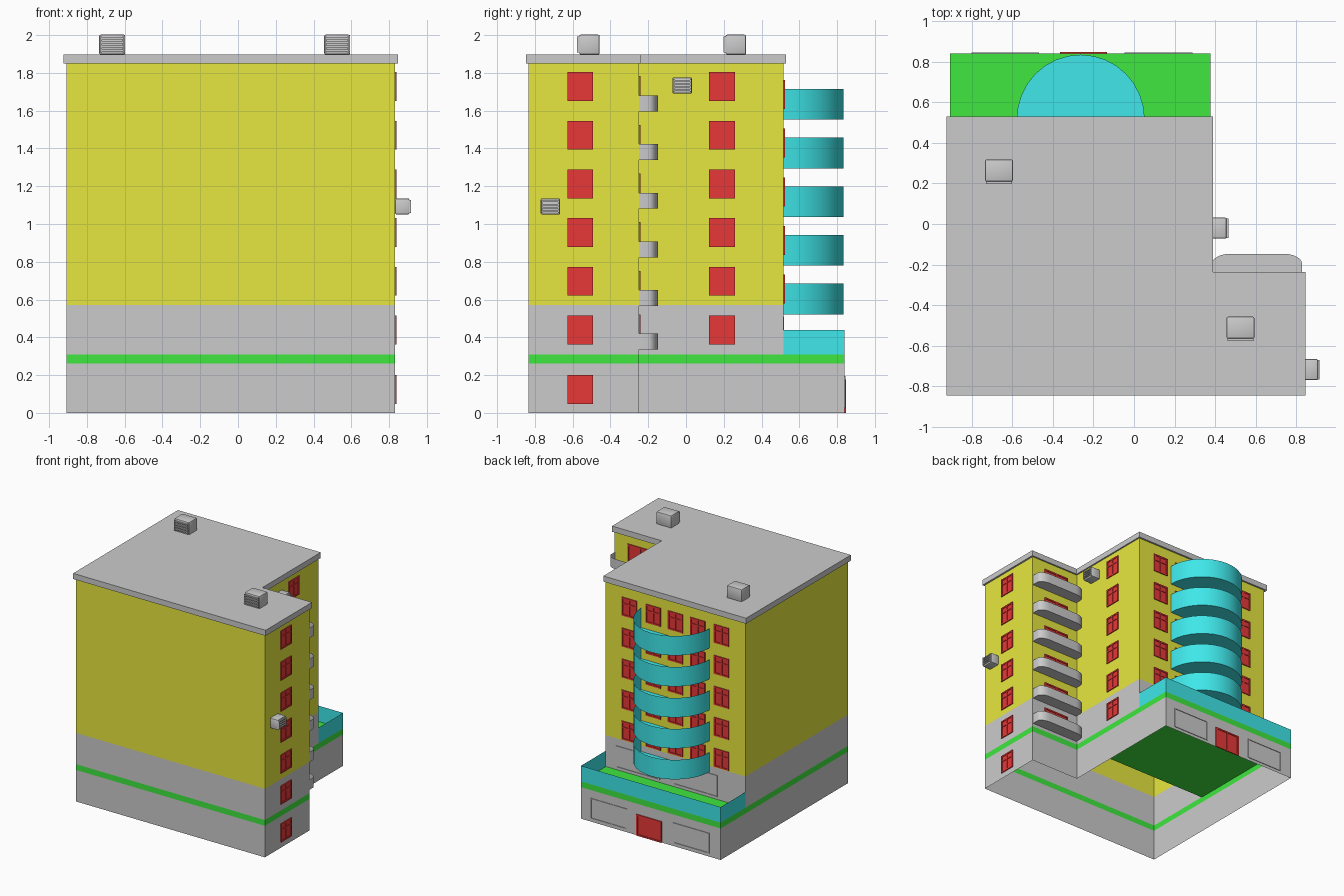
import bpy, bmesh, math
from mathutils import Vector

if "Cube" in bpy.data.objects:
    bpy.data.objects.remove(bpy.data.objects["Cube"])


def material(name, rgb):
    m = bpy.data.materials.new(name)
    m.diffuse_color = (*rgb, 1)
    m.use_nodes = True
    m.node_tree.nodes["Principled BSDF"].inputs["Base Color"].default_value = m.diffuse_color
    return m


YELLOW = material("yellow", (0.8, 0.8, 0.05))
GREEN = material("green", (0.05, 0.8, 0.05))
CYAN = material("cyan", (0.05, 0.8, 0.82))
RED = material("red", (0.8, 0.04, 0.04))


def finish(bm, name, mat=None, smooth=False):
    me = bpy.data.meshes.new(name)
    bm.to_mesh(me)
    bm.free()
    ob = bpy.data.objects.new(name, me)
    bpy.context.collection.objects.link(ob)
    if mat:
        me.materials.append(mat)
    if smooth:
        bpy.ops.object.select_all(action='DESELECT')
        bpy.context.view_layer.objects.active = ob
        ob.select_set(True)
        bpy.ops.object.shade_smooth_by_angle(angle=math.radians(35))
    return ob


def strip(bm, pts, z0, z1, closed=True, floor=False, cap=False):
    """Upright wall along a plan outline, with optional bottom and top faces."""
    lo = [bm.verts.new((x, y, z0)) for x, y in pts]
    hi = [bm.verts.new((x, y, z1)) for x, y in pts]
    n = len(pts)
    for i in range(n if closed else n - 1):
        j = (i + 1) % n
        bm.faces.new((lo[i], lo[j], hi[j], hi[i]))
    if floor:
        bm.faces.new(lo[::-1])
    if cap:
        bm.faces.new(hi)


def box(bm, o, n, u, z, d):
    """Box on a wall: o = point on wall, n = outward normal, ranges along wall/height/depth."""
    o, n = Vector(o), Vector(n)
    side = Vector((0, 0, 1)).cross(n)
    v = [bm.verts.new(o + side * a + n * c + Vector((0, 0, b)))
         for c in d for b in z for a in u]
    for f in ((0, 2, 3, 1), (4, 5, 7, 6), (0, 1, 5, 4), (2, 6, 7, 3), (0, 4, 6, 2), (1, 3, 7, 5)):
        bm.faces.new([v[i] for i in f])


def opening(bm, o, n, w, h, bar=None, t=0.008):
    """Rectangular frame centred on o; with bar also panes, mullion and cross bar."""
    a, b = w / 2, h / 2
    f = 0.012 if bar is not None else 0.007
    box(bm, o, n, (-a, a), (b - f, b), (0, t))
    box(bm, o, n, (-a, a), (-b, f - b), (0, t))
    box(bm, o, n, (-a, f - a), (f - b, b - f), (0, t))
    box(bm, o, n, (a - f, a), (f - b, b - f), (0, t))
    if bar is not None:
        box(bm, o, n, (f - a, a - f), (f - b, b - f), (0, t * 0.3))
        box(bm, o, n, (-0.006, 0.006), (f - b, b - f), (0, t))
        if bar:
            box(bm, o, n, (f - a, a - f), (0.02, 0.03), (0, t))


# Body walls in coloured bands (open underneath)
L, R, M = -0.907, 0.832, 0.378
F, W, B, P = -0.835, -0.25, 0.515, 0.84


def plan(back):
    return [(L, F), (R, F), (R, W), (M, W), (M, back), (L, back)]


for name, back, z0, z1, mat in (("ground_floor_walls", P, 0, 0.262, None),
                                ("green_band", P, 0.262, 0.31, GREEN),
                                ("first_floor_walls", B, 0.31, 0.57, None),
                                ("upper_walls", B, 0.57, 1.85, YELLOW)):
    bm = bmesh.new()
    strip(bm, plan(back), z0, z1)
    finish(bm, name, mat)

# Roof slab
bm = bmesh.new()
strip(bm, [(-0.924, -0.847), (0.847, -0.847), (0.847, -0.237), (0.39, -0.237),
           (0.39, 0.53), (-0.924, 0.53)], 1.85, 1.897, floor=True, cap=True)
finish(bm, "roof_slab")

# Terrace floor and parapet
bm = bmesh.new()
bm.faces.new([bm.verts.new((x, y, 0.308)) for x, y in ((L, W), (M, W), (M, P), (L, P))])
finish(bm, "terrace_floor", GREEN)
bm = bmesh.new()
strip(bm, [(M, B), (M, P), (L, P), (L, B)], 0.31, 0.44, closed=False)
finish(bm, "terrace_parapet", CYAN)

# Half-round balconies
STEP = 0.2577
CX = -0.263
arc = [(CX + 0.316 * math.cos(math.pi * i / 16), B + 0.32 * math.sin(math.pi * i / 16))
       for i in range(17)]
bm = bmesh.new()
for i in range(5):
    z = 0.522 + STEP * i
    strip(bm, arc, z, z + 0.162, closed=False, floor=True)
finish(bm, "round_balconies", CYAN, True)

# Small rounded balconies on the wing
corner = [(0.09 * math.cos(math.pi / 2 * i / 6), 0.05 * math.sin(math.pi / 2 * i / 6)) for i in range(7)]
small = [(0.829, W)] + [(0.739 + x, -0.197 + y) for x, y in corner]
small += [(0.474 - x, -0.197 + y) for x, y in reversed(corner)] + [(0.384, W)]
levels = [0.336] + [0.566 + STEP * i for i in range(5)]
bm = bmesh.new()
for z in levels:
    strip(bm, small, z, z + 0.084, closed=False, floor=True)
finish(bm, "wing_balconies", None, True)

# Windows on the right-hand walls and the back wall
bm = bmesh.new()
for i in range(6):
    z = 0.439 + STEP * i
    opening(bm, (R, -0.56, z), (1, 0, 0), 0.137, 0.153, True)
    opening(bm, (M, 0.191, z), (1, 0, 0), 0.137, 0.153, True)
opening(bm, (R, -0.56, 0.124), (1, 0, 0), 0.137, 0.153, True)
for i in range(5):
    for x in (0.16, -0.06, -0.265, -0.47, -0.69):
        opening(bm, (x, B, 0.655 + STEP * i), (0, 1, 0), 0.137, 0.153, True)
finish(bm, "windows", RED)

# Balcony doors and entrance
bm = bmesh.new()
for z in levels:
    opening(bm, (0.592, W, z + 0.097), (0, 1, 0), 0.236, 0.178, False)
opening(bm, (-0.25, P, 0.088), (0, 1, 0), 0.232, 0.176, False)
finish(bm, "doors", RED)

# Wide grey shop-front frames
bm = bmesh.new()
for x in (0.12, -0.635):
    opening(bm, (x, P, 0.11), (0, 1, 0), 0.335, 0.17, t=0.005)
for x in (0.08, -0.45):
    opening(bm, (x, B, 0.42), (0, 1, 0), 0.4, 0.18, t=0.005)
finish(bm, "shop_frames")


# Ventilation units: rounded casing with louvred front
def vent(name, o, n, w, h, d):
    bm = bmesh.new()
    box(bm, o, n, (-w / 2, w / 2), (0, h), (0, d * 0.9))
    bmesh.ops.bevel(bm, geom=bm.edges[:], offset=0.008, segments=2, affect='EDGES', profile=0.5)
    finish(bm, name + "_casing", None, True)
    bm = bmesh.new()
    for k in range(4):
        z = h * (0.16 + 0.2 * k)
        box(bm, o, n, (-w * 0.4, w * 0.4), (z, z + h * 0.09), (d * 0.88, d))
    for s in (-1, 1):
        box(bm, o, n, sorted((s * w * 0.4, s * w * 0.46)), (h * 0.1, h * 0.9), (d * 0.88, d))
    finish(bm, name + "_louvres")


vent("roof_unit_left", (-0.666, 0.318, 1.897), (0, -1, 0), 0.138, 0.105, 0.12)
vent("roof_unit_right", (0.525, -0.457, 1.897), (0, -1, 0), 0.138, 0.105, 0.12)
vent("wall_unit_wing", (R, -0.718, 1.05), (1, 0, 0), 0.104, 0.086, 0.084)
vent("wall_unit_main", (M, -0.02, 1.69), (1, 0, 0), 0.104, 0.086, 0.088)
